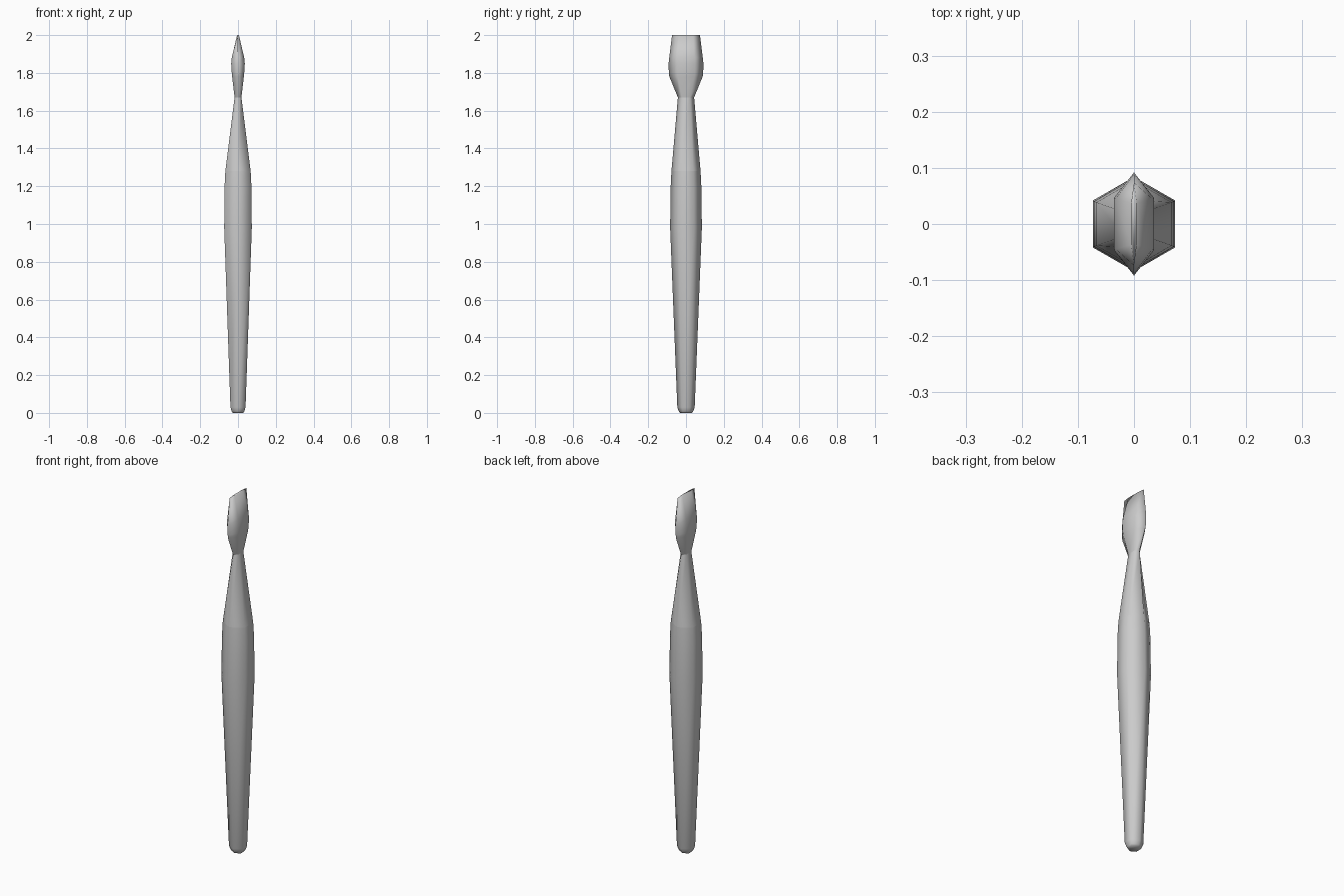
import bpy
import bmesh
from math import sin, cos, pi, sqrt

cube = bpy.data.objects.get("Cube")
if cube:
    bpy.data.objects.remove(cube)

grey = bpy.data.materials.new("light_grey")
grey.use_nodes = True
colour = (0.6, 0.6, 0.6, 1)
grey.diffuse_color = colour
grey.node_tree.nodes["Principled BSDF"].inputs["Base Color"].default_value = colour

SIDES = 6


def loft(name, sections, cap_bottom=False, cap_top=False):
    """Skin hexagonal rings given as (z, half width in x, half depth in y)."""
    bm = bmesh.new()
    rings = []
    for z, half_x, half_y in sections:
        ring = []
        for i in range(SIDES):
            a = pi / 2 + 2 * pi * i / SIDES
            ring.append(bm.verts.new((cos(a) * half_x * 2 / sqrt(3), sin(a) * half_y, z)))
        rings.append(ring)
    for low, high in zip(rings, rings[1:]):
        for i in range(SIDES):
            j = (i + 1) % SIDES
            bm.faces.new((low[i], low[j], high[j], high[i]))
    if cap_bottom:
        bm.faces.new(rings[0][::-1])
    if cap_top:
        bm.faces.new(rings[-1])
    for face in bm.faces:
        face.smooth = True
    mesh = bpy.data.meshes.new(name)
    bm.to_mesh(mesh)
    bm.free()
    mesh.materials.append(grey)
    obj = bpy.data.objects.new(name, mesh)
    bpy.context.collection.objects.link(obj)
    return obj


# Tapering handle with a blunt, chamfered end
loft("handle", [(0, 0.028, 0.032), (0.008, 0.033, 0.038), (0.03, 0.04, 0.046),
                (0.98, 0.073, 0.084), (1.2, 0.071, 0.081), (1.28, 0.067, 0.077)],
     cap_bottom=True)

# Narrowing collar between handle and tip
loft("neck", [(1.28, 0.067, 0.077), (1.67, 0.018, 0.043)])

# Flattened tip ending in a thin straight edge
loft("tip", [(1.67, 0.018, 0.043), (1.78, 0.031, 0.088), (1.8, 0.033, 0.091),
             (1.85, 0.036, 0.092), (1.88, 0.033, 0.089), (2.0, 0.005, 0.074)],
     cap_top=True)
